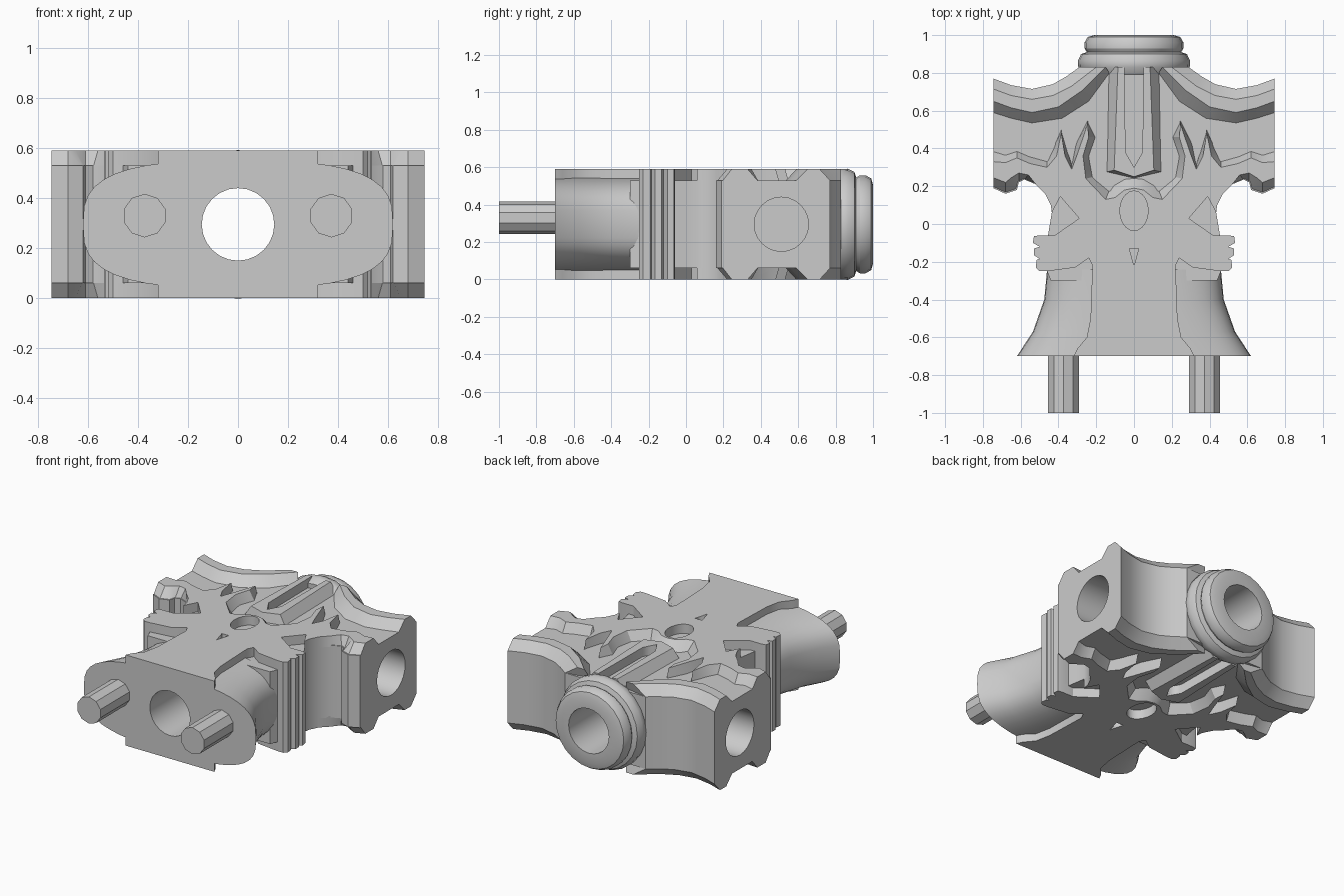
import bpy, bmesh, math
from mathutils import Matrix

old = bpy.data.objects.get("Cube")
if old:
    bpy.data.objects.remove(old, do_unlink=True)

MID = 0.295      # height of the symmetry plane, also half of the full height
FLOOR = 0.235    # half height of the recessed floor
BORE = 0.145     # hole radius

stone = bpy.data.materials.new("plain grey")
stone.use_nodes = True
stone.diffuse_color = (0.6, 0.6, 0.6, 1)
stone.node_tree.nodes["Principled BSDF"].inputs["Base Color"].default_value = (0.6, 0.6, 0.6, 1)
parts = []


def add_object(name, bm, mirror=(False, False, False)):
    mesh = bpy.data.meshes.new(name)
    bm.to_mesh(mesh)
    bm.free()
    mesh.materials.append(stone)
    ob = bpy.data.objects.new(name, mesh)
    ob.location.z = MID
    bpy.context.collection.objects.link(ob)
    if any(mirror):
        mod = ob.modifiers.new("mirror", "MIRROR")
        mod.use_axis = mirror
        mod.use_mirror_merge = True
    parts.append(ob)
    return ob


def prism(name, top, bottom, z0, z1, mirror):
    """Solid between two matching outlines; left open along x = 0 for mirroring."""
    area = sum(a[0] * b[1] - b[0] * a[1] for a, b in zip(top, top[1:] + top[:1]))
    if area < 0:
        top, bottom = top[::-1], bottom[::-1]
    bm = bmesh.new()
    up = [bm.verts.new((x, y, z1)) for x, y in top]
    low = [bm.verts.new((x, y, z0)) for x, y in bottom]
    bm.faces.new(up)
    bm.faces.new(low[::-1])
    n = len(up)
    for i in range(n):
        j = (i + 1) % n
        if up[i].co.x or up[j].co.x or low[i].co.x or low[j].co.x:
            bm.faces.new((low[i], low[j], up[j], up[i]))
    return add_object(name, bm, mirror)


def loft(name, rings, closed=False):
    """Skin a row of rings; closed joins the last ring to the first."""
    bm = bmesh.new()
    rows = [[bm.verts.new(p) for p in ring] for ring in rings]
    n = len(rows[0])
    pairs = list(zip(rows, rows[1:])) + ([(rows[-1], rows[0])] if closed else [])
    for a, b in pairs:
        for i in range(n):
            j = (i + 1) % n
            bm.faces.new((a[i], a[j], b[j], b[i]))
    if not closed:
        bm.faces.new(rows[0])
        bm.faces.new(rows[-1][::-1])
    bmesh.ops.recalc_face_normals(bm, faces=bm.faces)
    return add_object(name, bm)


def rod(name, radius, sides, length, axis, centre):
    bm = bmesh.new()
    turn = Matrix.Rotation(math.pi / 2, 4, "Y" if axis == "x" else "X")
    bmesh.ops.create_cone(bm, cap_ends=True, segments=sides, radius1=radius, radius2=radius,
                          depth=length, matrix=Matrix.Translation(centre) @ turn)
    return add_object(name, bm)


# Shared outlines, right half only
ribs = [(.46, -.25), (.50, -.25), (.52, -.23), (.515, -.19), (.50, -.185), (.53, -.165),
        (.53, -.13), (.50, -.12), (.535, -.10), (.53, -.065), (.50, -.06)]
waist = [(.435, .06), (.44, .10), (.47, .16), (.52, .21)]
lobe = [(.58, .235), (.61, .22), (.62, .18), (.68, .16), (.745, .19)]
lobe_top = [(.56, .26), (.61, .27), (.65, .245), (.68, .22), (.745, .245)]
rear = [(.745, .77), (.65, .735), (.54, .715), (.43, .74), (.36, .78), (.29, .83)]

# Core of the guard up to the recessed floor
core_line = ([(0, -.3), (.44, -.3)] + ribs + [(.455, -.06), (.445, 0)]
             + waist + lobe + rear + [(0, .83)])
core = prism("guard_core", core_line, core_line, -FLOOR, FLOOR, (True, False, False))

# Raised face plate with side notches, flame points and small recesses
grip_line = [(0, -.7), (.32, -.7), (.30, -.66), (.25, -.60), (.23, -.50), (.22, -.22),
             (.24, -.18), (.31, -.23)]
notch = [(.42, -.06), (.29, .03), (.39, .145)]
flame_top = [(.745, .33), (.68, .325), (.62, .35), (.55, .32), (.46, .30), (.41, .36),
             (.385, .48), (.365, .36), (.33, .29), (.30, .37), (.245, .53),
             (.24, .46), (.27, .36), (.255, .24), (.15, .13), (.10, .14), (.05, .18), (0, .19)]
flame_low = [(.745, .39), (.68, .37), (.62, .39), (.55, .36), (.46, .335), (.42, .42),
             (.385, .50), (.35, .38), (.33, .32), (.31, .42), (.245, .55),
             (.20, .46), (.235, .36), (.215, .25), (.13, .18), (.11, .21), (.05, .245), (0, .25)]
oval = [(.075 * math.sin(t * math.pi / 10), .07 + .105 * math.cos(t * math.pi / 10))
        for t in range(11)]
oval[0], oval[-1] = (0, .175), (0, -.035)
inner = oval + [(0, -.13), (.025, -.13), (0, -.22)]
start = grip_line + ribs + notch + waist
prism("face_plate", start + lobe_top + flame_top + inner, start + lobe + flame_low + inner,
      FLOOR - .01, MID, (True, False, True))

# Bevelled rim along the rear edge
rim_out = [(.745, .715), (.65, .68), (.54, .66), (.43, .68), (.33, .73), (.20, .83)]
rim_in = [(.745, .65), (.65, .615), (.54, .59), (.40, .62), (.27, .71), (.15, .83)]
rim_foot = [(.745, .59), (.65, .56), (.54, .535), (.38, .56), (.24, .65), (.13, .80)]
prism("rear_rim", rim_out + rim_in[::-1], rear + rim_foot[::-1],
      FLOOR, MID, (True, False, True))

# Central bar with a pointed groove
groove = [(.05, .83), (.045, .38), (0, .30)]
prism("centre_bar", [(0, .25), (.105, .285), (.085, .83)] + groove,
      [(0, .24), (.15, .275), (.14, .83)] + groove, FLOOR - .01, MID, (True, False, True))


# Flared grip socket
def oval_ring(y, half_width, steps=40):
    ring = []
    for k in range(steps):
        c, s = math.cos(math.tau * k / steps), math.sin(math.tau * k / steps)
        ring.append((math.copysign(abs(c) ** .67, c) * half_width, y,
                     math.copysign(abs(s) ** .67, s) * .255))
    return ring


socket = loft("flared_socket", [oval_ring(y, w) for y, w in
              ((-.7, .62), (-.57, .535), (-.4, .475), (-.24, .46))])

# Ringed collar at the rear
profile = [(BORE, .79), (.27, .79), (.295, .83), (.297, .865), (.28, .90), (.25, .91),
           (.262, .93), (.262, .96), (.245, .99), (.21, 1), (BORE, 1)]
loft("rear_collar", [[(r * math.cos(math.tau * k / 24), y, r * math.sin(math.tau * k / 24))
                      for k in range(24)] for r, y in profile], closed=True)

# Front pins
for side, label in ((1, "left"), (-1, "right")):
    rod(label + "_pin", .087, 10, .32, "y", (side * .373, -.84, .035))

# Bore and side sockets
bore = rod("bore_cutter", BORE, 24, 3, "y", (0, 0, 0))
sides = [rod("side_cutter", BORE, 24, .6, "x", (s * .55, .51, 0)) for s in (1, -1)]
for ob, cutters in ((core, [bore] + sides), (socket, [bore])):
    for cutter in cutters:
        mod = ob.modifiers.new("hole", "BOOLEAN")
        mod.operation = "DIFFERENCE"
        mod.solver = "EXACT"
        mod.object = cutter
    bpy.context.view_layer.update()
    graph = bpy.context.evaluated_depsgraph_get()
    cut_mesh = bpy.data.meshes.new_from_object(ob.evaluated_get(graph))
    ob.modifiers.clear()
    ob.data = cut_mesh
for cutter in [bore] + sides:
    parts.remove(cutter)
    bpy.data.objects.remove(cutter, do_unlink=True)

# Smooth the curved walls, keep edges crisp
bpy.ops.object.select_all(action="DESELECT")
for ob in parts:
    ob.select_set(True)
bpy.context.view_layer.objects.active = core
bpy.ops.object.shade_smooth_by_angle(angle=math.radians(30))
